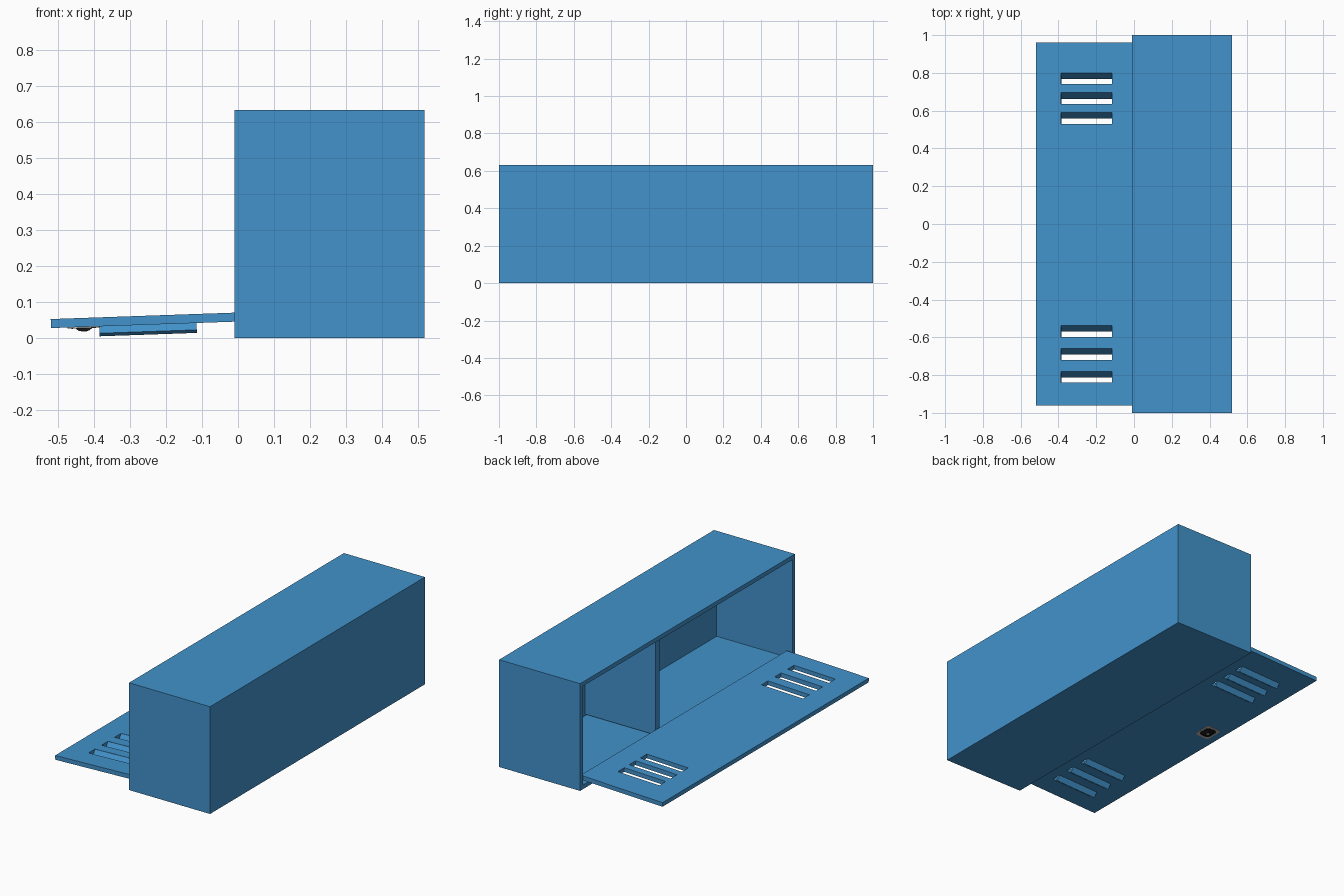
import bpy, bmesh, math
from mathutils import Matrix, Vector

if "Cube" in bpy.data.objects:
    bpy.data.objects.remove(bpy.data.objects["Cube"])


def material(name, rgb):
    m = bpy.data.materials.new(name)
    m.diffuse_color = (*rgb, 1)
    m.use_nodes = True
    m.node_tree.nodes["Principled BSDF"].inputs["Base Color"].default_value = m.diffuse_color
    return m


BLUE = material("blue_paint", (0.055, 0.29, 0.60))
BLACK = material("black_plastic", (0.01, 0.01, 0.01))
METAL = material("bright_metal", (0.55, 0.52, 0.48))

# Door frame of reference: origin on the hinge edge, dropped open 2 degrees
DOOR = Matrix.Translation((-0.01, 0, 0.07)) @ Matrix.Rotation(math.radians(-2), 4, 'Y')


def finish(name, bm, mat, frame=None):
    bmesh.ops.recalc_face_normals(bm, faces=bm.faces)
    me = bpy.data.meshes.new(name)
    bm.to_mesh(me)
    bm.free()
    ob = bpy.data.objects.new(name, me)
    bpy.context.collection.objects.link(ob)
    if mat:
        me.materials.append(mat)
    if frame:
        ob.matrix_world = frame
    return ob


def add_box(bm, lo, hi):
    lo, hi = Vector(lo), Vector(hi)
    m = Matrix.Translation((lo + hi) / 2) @ Matrix.Diagonal((*(hi - lo), 1))
    return bmesh.ops.create_cube(bm, size=1, matrix=m)['verts']


def add_prism(bm, points, offset):
    face = bm.faces.new([bm.verts.new(p) for p in points])
    ext = bmesh.ops.extrude_face_region(bm, geom=[face], use_keep_orig=True)
    verts = [g for g in ext['geom'] if isinstance(g, bmesh.types.BMVert)]
    bmesh.ops.translate(bm, verts=verts, vec=offset)


def rounded_rect(cx, cy, sx, sy, r, z, seg=5):
    pts = []
    for i, (a, b) in enumerate(((1, 1), (-1, 1), (-1, -1), (1, -1))):
        for k in range(seg + 1):
            t = math.pi / 2 * (i + k / seg)
            pts.append((cx + a * (sx / 2 - r) + r * math.cos(t),
                        cy + b * (sy / 2 - r) + r * math.sin(t), z))
    return pts


# Cabinet shell, open on the -x side
bm = bmesh.new()
add_box(bm, (-0.01, -1, 0), (0.518, 1, 0.632))
front = min(bm.faces, key=lambda f: f.calc_center_median().x)
bmesh.ops.inset_individual(bm, faces=[front], thickness=0.035)
inner = bmesh.ops.extrude_discrete_faces(bm, faces=[front])['faces'][0]
bmesh.ops.translate(bm, verts=inner.verts, vec=(0.493, 0, 0))
finish("cabinet_shell", bm, BLUE)

# Divider panel inside, set back behind the door
bm = bmesh.new()
add_box(bm, (0.025, 0.212, 0.034), (0.485, 0.25, 0.598))
finish("divider", bm, BLUE)

# Door panel with louvre slots
bm = bmesh.new()
add_box(bm, (-0.51, -0.96, -0.025), (0.025, 0.96, 0))
door = finish("door", bm, BLUE, DOOR)

slots = bmesh.new()
flaps = bmesh.new()
X0, X1 = -0.376, -0.106
for top in (0.80, 0.695, 0.59, -0.538, -0.66, -0.78):
    add_box(slots, (X0, top - 0.06, -0.06), (X1, top, 0.03))
    # Louvre blade hanging from the +y edge of its slot
    add_prism(flaps, [(X0, top + y, z) for y, z in
              ((0, -0.001), (-0.032, -0.044), (-0.020, -0.0525), (0.011, -0.0095))],
              (X1 - X0, 0, 0))
cutter = finish("slot_cutter", slots, None, DOOR)
cutter.hide_render = True
cutter.hide_viewport = True
cut = door.modifiers.new("slots", 'BOOLEAN')
cut.object = cutter
cut.solver = 'EXACT'
finish("louvre_blades", flaps, BLUE, DOOR)

# Paddle latch on the outer face of the door
CX, CY = -0.419, 0.13
bm = bmesh.new()
add_prism(bm, rounded_rect(CX, CY, 0.09, 0.115, 0.014, -0.024), (0, 0, -0.004))
finish("latch_plate", bm, METAL, DOOR)
bm = bmesh.new()
add_prism(bm, rounded_rect(CX, CY, 0.068, 0.085, 0.022, -0.027), (0, 0, -0.002))
finish("latch_dish", bm, BLACK, DOOR)

# Paddle: bent lip that stands out from the dish
bm = bmesh.new()
add_prism(bm, [(CX + x, CY - 0.026, z) for x, z in
          ((-0.024, -0.028), (-0.014, -0.036), (0.014, -0.036), (0.024, -0.028))],
          (0, 0.052, 0))
finish("latch_paddle", bm, BLACK, DOOR)

# Round lock barrel in the paddle
bm = bmesh.new()
bmesh.ops.create_cone(bm, cap_ends=True, segments=20, radius1=0.008, radius2=0.008,
                      depth=0.008, matrix=Matrix.Translation((CX, CY, -0.034)))
finish("lock_barrel", bm, METAL, DOOR)
